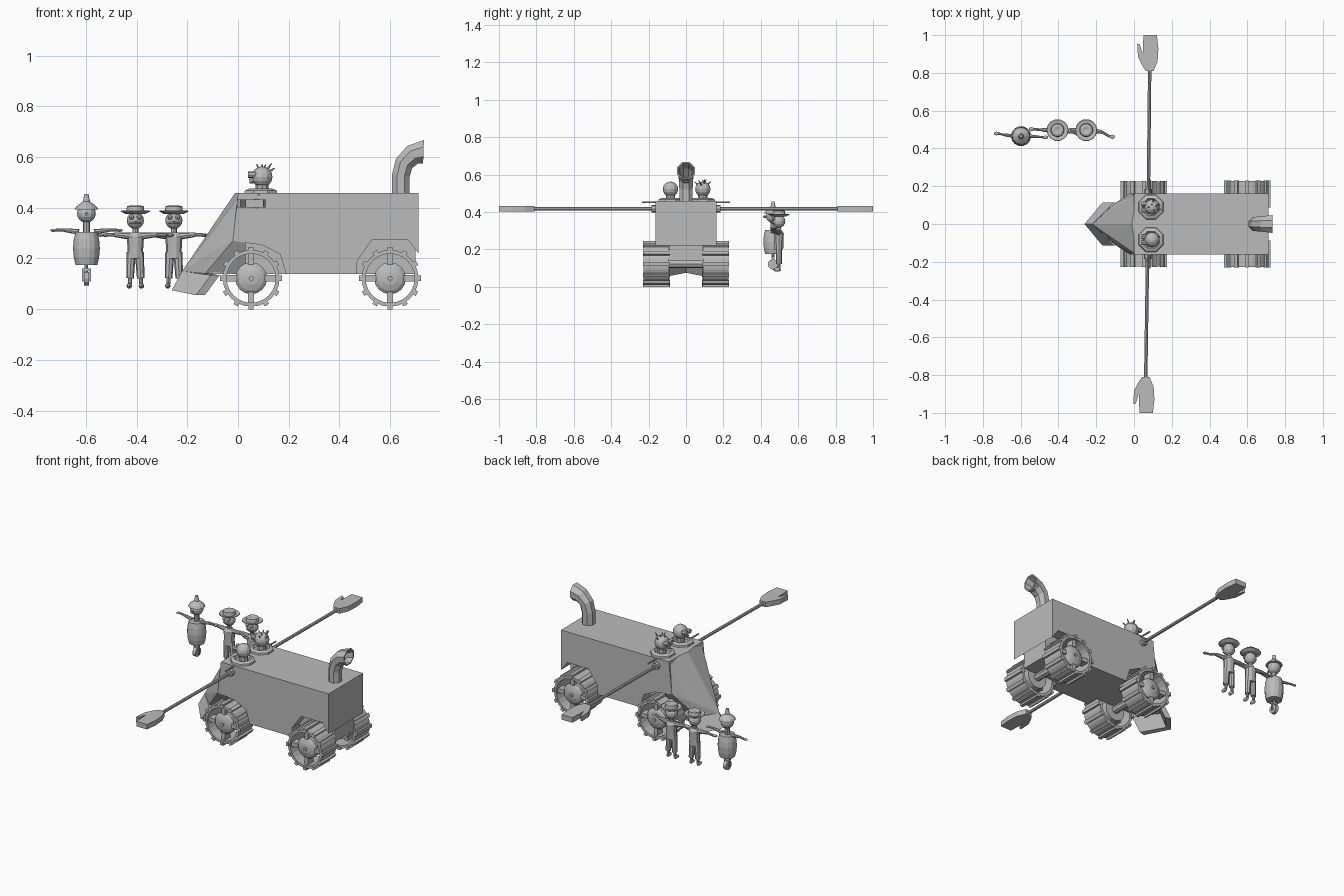
import bpy, bmesh, math
from mathutils import Vector, Matrix

if "Cube" in bpy.data.objects:
    bpy.data.objects.remove(bpy.data.objects["Cube"])

grey = bpy.data.materials.new("plain_grey")
grey.diffuse_color = (0.5, 0.5, 0.5, 1)
grey.use_nodes = True
grey.node_tree.nodes["Principled BSDF"].inputs["Base Color"].default_value = grey.diffuse_color
T, R = Matrix.Translation, Matrix.Rotation


class Part:
    """Collects several shapes into one named object."""
    def __init__(self, name):
        self.name, self.bm = name, bmesh.new()

    def box(self, c, size, rot=Matrix()):
        m = T(c) @ rot @ Matrix.Diagonal((*size, 1))
        bmesh.ops.create_cube(self.bm, size=1, matrix=m)

    def ball(self, c, r, u=12, v=8, scale=(1, 1, 1)):
        bmesh.ops.create_uvsphere(self.bm, u_segments=u, v_segments=v, radius=r,
                                  matrix=T(c) @ Matrix.Diagonal((*scale, 1)))

    def rod(self, a, b, r1, r2=None, n=8):
        a, b = Vector(a), Vector(b)
        d = b - a
        m = T((a + b) / 2) @ d.to_track_quat('Z', 'Y').to_matrix().to_4x4()
        bmesh.ops.create_cone(self.bm, cap_ends=True, segments=n, radius1=r1,
                              radius2=r1 if r2 is None else r2, depth=d.length, matrix=m)

    def prism(self, pts, lo, hi, axis='y'):
        f = (lambda p, h: (p[0], h, p[1])) if axis == 'y' else (lambda p, h: (p[0], p[1], h))
        a = [self.bm.verts.new(f(p, lo)) for p in pts]
        b = [self.bm.verts.new(f(p, hi)) for p in pts]
        self.bm.faces.new(a)
        self.bm.faces.new(b[::-1])
        for i in range(len(pts)):
            j = (i + 1) % len(pts)
            self.bm.faces.new((a[i], a[j], b[j], b[i]))

    def hull(self, pts):
        vs = [self.bm.verts.new(p) for p in pts]
        res = bmesh.ops.convex_hull(self.bm, input=vs)
        bmesh.ops.delete(self.bm, geom=[v for v in res['geom_interior']
                                        if isinstance(v, bmesh.types.BMVert)], context='VERTS')

    def loft(self, rings, closed=False, caps=True):
        vr = [[self.bm.verts.new(p) for p in ring] for ring in rings]
        n = len(vr[0])
        for k in range(len(vr) - (0 if closed else 1)):
            a, b = vr[k], vr[(k + 1) % len(vr)]
            for i in range(n):
                j = (i + 1) % n
                self.bm.faces.new((a[i], a[j], b[j], b[i]))
        if caps and not closed:
            self.bm.faces.new(vr[0][::-1])
            self.bm.faces.new(vr[-1])

    def lathe(self, prof, m, n=12, closed=False):
        self.loft([[m @ Vector((r * math.cos(2 * math.pi * i / n), r * math.sin(2 * math.pi * i / n), z))
                    for i in range(n)] for r, z in prof], closed)

    def done(self):
        bmesh.ops.remove_doubles(self.bm, verts=self.bm.verts, dist=1e-5)
        bmesh.ops.recalc_face_normals(self.bm, faces=self.bm.faces)
        me = bpy.data.meshes.new(self.name)
        self.bm.to_mesh(me)
        self.bm.free()
        me.materials.append(grey)
        ob = bpy.data.objects.new(self.name, me)
        bpy.context.collection.objects.link(ob)


# Hull with wheel arches, narrower core between the wheels
p = Part("body")
p.prism([(0.0, .458), (-.02, .27), (.01, .265), (.095, .253), (.166, .217), (.19, .138), (.47, .138),
         (.47, .19), (.53, .275), (.67, .275), (.712, .22), (.712, .458)], -.162, .162)
p.done()
p = Part("body_core")
p.prism([(-.1, .138), (.70, .138), (.70, .40), (.02, .40), (-.1, .22)], -.09, .09)
p.done()

# Wedge nose with a centre ridge
p = Part("nose")
pts = [(-.012, 0, .458), (-.22, 0, .15), (.03, 0, .138)]
for s in (-1, 1):
    pts += [(.016, s * .162, .458), (-.02, s * .162, .27), (-.10, s * .11, .23),
            (-.13, s * .085, .14), (.03, s * .162, .27), (.03, s * .09, .138)]
p.hull(pts)
p.done()

# Chevron plough blade
p = Part("plough_blade")
for s in (-1, 1):
    front = [(-.22, 0, .15), (-.107, s * .115, .134), (-.166, s * .115, .055), (-.262, 0, .075)]
    p.loft([front, [(x + .035, y * .92, z) for x, y, z in front]])
p.done()

# Wheels: open rim, cleats, spokes, domed hub
for x, ys in ((.052, .157), (.60, .159)):
    for s in (-1, 1):
        p = Part(("front" if x < .3 else "rear") + "_wheel")
        m = T((x, s * ys, .122)) @ R(s * -math.pi / 2, 4, 'X')
        p.lathe([(.097, -.068), (.112, -.068), (.112, .068), (.097, .068)], m, 24, True)
        p.lathe([(0, -.06), (.063, -.06), (.063, .045), (.05, .055), (.028, .062), (0, .065)], m, 16)
        p.lathe([(0, .06), (.01, .06), (.01, .07), (0, .07)], m, 8)
        for i in range(12):
            q = m @ R(math.radians(30 * i), 4, 'Z') @ T((.114, 0, 0))
            p.box(q.translation, (.017, .02, .142), q.to_3x3().to_4x4())
        for i in range(4):
            q = m @ R(math.radians(90 * i), 4, 'Z') @ T((.08, 0, .03))
            p.box(q.translation, (.05, .024, .05), q.to_3x3().to_4x4())
        p.done()
    p = Part("axle")
    p.rod((x, -.12, .122), (x, .12, .122), .022)
    p.done()

# Bent, flared and hollow exhaust pipe
p = Part("exhaust_pipe")
rings = []
for x, z, deg, r in ((.642, .45, 0, .038), (.642, .525, 8, .038), (.655, .575, 30, .04), (.69, .61, 58, .044),
                     (.732, .621, 92, .05), (.732, .621, 92, .042), (.69, .606, 58, .034), (.66, .57, 30, .03)):
    m = T((x, 0, z)) @ R(math.radians(deg), 4, 'Y')
    rings.append([m @ Vector((r * math.cos(a), r * 1.02 * math.sin(a), 0))
                  for a in (math.pi / 4 * i + math.pi / 8 for i in range(8))])
p.loft(rings)
p.done()

# Outstretched arms with mittens
mitt = [(-.02, .81), (.02, .81), (.042, .86), (.046, .93), (.038, 1), (-.033, 1), (-.037, .90),
        (-.052, .95), (-.066, .955), (-.062, .885), (-.04, .84)]
for s, x0, x1 in ((1, .076, .083), (-1, .072, .062)):
    p = Part("arm")
    p.rod((x0, s * .15, .417), (x1, s * .82, .417), .009)
    p.rod((x0, s * .155, .417), (x0, s * .185, .417), .02)
    p.rod((x0 + .01, s * .15, .452), (x0 + .01, s * .235, .452), .005, n=6)
    p.done()
    p = Part("mitten")
    p.prism([(x1 + a, s * b) for a, b in mitt], .402, .432, 'z')
    p.done()

# Hatches and the two heads looking out
for y in (-.083, .09):
    p = Part("hatch")
    p.lathe([(0, .45), (.072, .45), (.068, .468), (.048, .476), (.04, .464), (0, .464)],
            T((.09, y, 0)) @ R(math.pi / 8, 4, 'Z'), 8)
    p.done()
    p = Part("driver_head")
    p.rod((.095, y, .46), (.095, y, .50), .025)
    p.ball((.095, y, .522), .041)
    for e in (-1, 1):
        p.rod((.04, y + e * .016, .53), (.075, y + e * .016, .53), .013)
    p.rod((.045, y, .505), (.07, y, .508), .01)
    p.done()
    if y > 0:
        p = Part("hair_spikes")
        for dx, dy, dz in ((-.02, 0, .058), (.0, .016, .058), (.012, -.02, .055), (.034, .01, .06),
                           (.045, -.012, .04), (.01, .04, .048), (.01, -.04, .045)):
            d = Vector((dx, dy, dz * .8))
            p.rod(Vector((.095, y, .522)) + d * .6, Vector((.095, y, .522)) + d * 1.1, .006, .002, 5)
        p.done()

# Two straw men in brimmed hats
for x, y in ((-.405, .497), (-.253, .497)):
    c = T((x, y, 0))
    p = Part("straw_man_hat")
    p.lathe([(0, .375), (.04, .376), (.058, .386), (.056, .389), (.036, .385), (.033, .406), (.02, .409), (0, .404)],
            c, 14)
    p.done()
    p = Part("straw_man_head")
    p.ball((x, y, .35), .034)
    p.rod((x, y, .295), (x, y, .33), .012)
    for e in (-1, 1):
        p.ball((x + e * .015, y - .029, .363), .01, 8, 6)
        p.rod((x, y - .033, .342), (x + e * .022, y - .026, .338), .007, .002, 6)
    p.done()
    p = Part("straw_man_body")
    p.lathe([(0, .20), (.03, .20), (.031, .24), (.034, .285), (.02, .303), (0, .303)],
            c @ Matrix.Diagonal((1, .8, 1, 1)), 10)
    for e, dy in ((-1, .005), (1, -.035)):
        p.rod((x + e * .022, y, .288), (x + e * .085, y + dy * .3, .294), .014, .009)
        p.rod((x + e * .085, y + dy * .3, .294), (x + e * .125, y + dy, .292), .007)
        p.ball((x + e * .138, y + dy, .292), .011, 8, 6, (1.3, 1, .6))
        p.rod((x + e * .016, y, .225), (x + e * .021, y, .122), .018, .015)
        p.rod((x + e * .021, y, .13), (x + e * .022, y, .10), .008)
        p.ball((x + e * .024, y - .01, .092), .012, 8, 6, (.9, 1.8, .9))
    p.done()

# Barrel figure with funnel hat on a single wheel
x, y = -.598, .465
c = T((x, y, 0))
p = Part("barrel_body")
p.lathe([(0, .175), (.043, .175), (.05, .205), (.053, .24), (.05, .275), (.043, .305), (0, .305)], c, 14)
p.done()
p = Part("barrel_head")
p.rod((x, y, .30), (x, y, .355), .014)
p.ball((x, y, .378), .037)
p.rod((x, y - .03, .376), (x, y - .052, .374), .006)
p.done()
p = Part("funnel_hat")
p.lathe([(0, .395), (.047, .393), (.04, .405), (.014, .425), (.008, .455), (0, .455)], c, 12)
p.done()
p = Part("barrel_arms")
for e, dy in ((-1, .014), (1, -.006)):
    p.rod((x + e * .03, y, .305), (x + e * .09, y + dy * .5, .312), .011, .007)
    p.rod((x + e * .09, y + dy * .5, .312), (x + e * .12, y + dy, .312), .006)
    p.ball((x + e * .13, y + dy, .311), .01, 8, 6, (1.3, 1, .6))
p.done()
p = Part("single_wheel")
p.rod((x, y, .145), (x, y, .18), .007)
p.rod((x - .01, y, .12), (x + .01, y, .12), .027, n=12)
for e in (-1, 1):
    p.box((x + e * .015, y, .135), (.006, .012, .05))
p.box((x, y, .156), (.036, .014, .01))
p.done()
